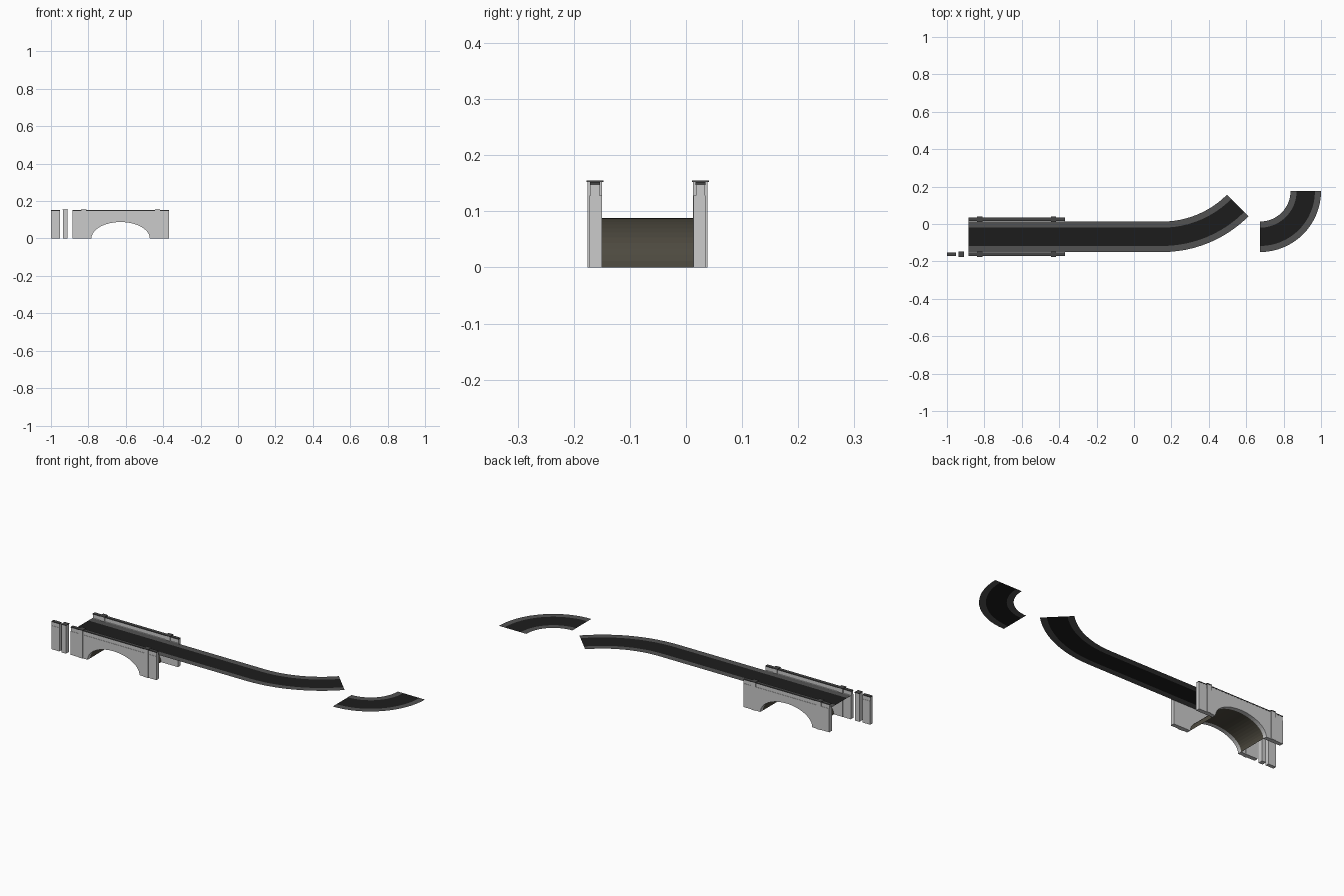
import bpy, bmesh
from math import sin, cos, pi

if "Cube" in bpy.data.objects:
    bpy.data.objects.remove(bpy.data.objects["Cube"])

W = 0.163            # road width
YC = -0.0685         # road centre line
ZR = 0.128           # road level
BX = -0.6275         # bridge centre
HALF = 0.2575        # half bridge length
WALL_OFF = 0.094     # wall centre from road centre


def mat(name, r, g, b):
    m = bpy.data.materials.new(name)
    m.diffuse_color = (r, g, b, 1)
    m.use_nodes = True
    m.node_tree.nodes["Principled BSDF"].inputs["Base Color"].default_value = m.diffuse_color
    return m


asphalt = mat("asphalt", 0.012, 0.012, 0.012)
paving = mat("paving", 0.085, 0.085, 0.085)
coping = mat("dark_coping", 0.06, 0.06, 0.06)
lining = mat("arch_lining", 0.075, 0.068, 0.05)


def finish(name, bm, mats=()):
    bmesh.ops.recalc_face_normals(bm, faces=bm.faces)
    me = bpy.data.meshes.new(name)
    bm.to_mesh(me)
    bm.free()
    ob = bpy.data.objects.new(name, me)
    bpy.context.collection.objects.link(ob)
    for m in mats:
        me.materials.append(m)
    return ob


def box(name, x0, x1, y0, y1, z0, z1, m=None):
    bm = bmesh.new()
    bmesh.ops.create_cube(bm, size=1)
    for v in bm.verts:
        v.co.x = x0 + (v.co.x + .5) * (x1 - x0)
        v.co.y = y0 + (v.co.y + .5) * (y1 - y0)
        v.co.z = z0 + (v.co.z + .5) * (z1 - z0)
    return finish(name, bm, [m] if m else [])


def road(name, frames):
    """Flat strip: each frame is (x, y, left-normal x, left-normal y)."""
    bm = bmesh.new()
    rows = []
    for x, y, nx, ny in frames:
        rows.append([bm.verts.new((x + nx * t * W, y + ny * t * W, ZR))
                     for t in (-0.5, -0.3, 0.3, 0.5)])
    for a, b in zip(rows, rows[1:]):
        for i in range(3):
            f = bm.faces.new((a[i], b[i], b[i + 1], a[i + 1]))
            f.material_index = int(i != 1)
    ob = finish(name, bm, [asphalt, paving])
    if ob.data.polygons[0].normal.z < 0:
        ob.data.flip_normals()


def bend(x0, radius, angle, n):
    return [(x0 + radius * sin(a), YC + radius * (1 - cos(a)), -sin(a), cos(a))
            for a in (angle * i / n for i in range(n + 1))]


# Roads
road("bridge_road", [(BX - HALF, YC, 0, 1), (BX + HALF, YC, 0, 1)])
road("straight_road", [(BX + HALF, YC, 0, 1), (0.151, YC, 0, 1)])
road("wide_bend_road", bend(0.151, 3.5 * W, pi / 4, 12))
road("tight_bend_road", bend(0.674, 1.5 * W, pi / 2, 16))

# Arch profile shared by walls and lining
N = 24
arch = [(BX - 0.156 * cos(pi * i / N), 0.088 * sin(pi * i / N)) for i in range(N + 1)]


def arched_wall(name, y0, y1):
    prof = [(BX - HALF, 0)] + arch + [(BX + HALF, 0), (BX + HALF, ZR), (BX - HALF, ZR)]
    bm = bmesh.new()
    f = bm.faces.new([bm.verts.new((x, y0, z)) for x, z in prof])
    ext = bmesh.ops.extrude_face_region(bm, geom=[f])
    for v in ext["geom"]:
        if isinstance(v, bmesh.types.BMVert):
            v.co.y = y1
    finish(name, bm)


def parapet(name, x0, x1, yc, z0):
    box(name, x0, x1, yc - 0.008, yc + 0.008, z0, 0.147)
    box(name + "_coping", x0, x1, yc - 0.009, yc + 0.009, 0.147, 0.152, coping)


def post(name, xc, yc):
    box(name, xc - 0.0125, xc + 0.0125, yc - 0.0127, yc + 0.0127, 0, 0.152)
    box(name + "_cap", xc - 0.0145, xc + 0.0145, yc - 0.0152, yc + 0.0152,
        0.152, 0.155, coping)


# Bridge sides
for label, s in (("front", -1), ("back", 1)):
    yc = YC + s * WALL_OFF
    inner, outer = YC + s * W / 2, yc + s * 0.0095
    arched_wall(label + "_arched_wall", min(inner, outer), max(inner, outer))
    parapet(label + "_parapet", BX - HALF, BX + HALF, yc, ZR)
    post(label + "_left_post", BX - 0.197, yc)
    post(label + "_right_post", BX + 0.197, yc)

# Arch lining under the road
bm = bmesh.new()
rows = [[bm.verts.new((x, YC + s * W / 2, z)) for s in (-1, 1)] for x, z in arch]
for a, b in zip(rows, rows[1:]):
    bm.faces.new((a[0], a[1], b[1], b[0]))
finish("arch_lining", bm, [lining])

# Loose wall piece and post beside the bridge
yf = YC - WALL_OFF
box("loose_wall", -1, -0.953, yf - 0.0095, yf + 0.0095, 0, ZR)
parapet("loose_parapet", -1, -0.953, yf, ZR)
post("loose_post", -0.924, yf)
